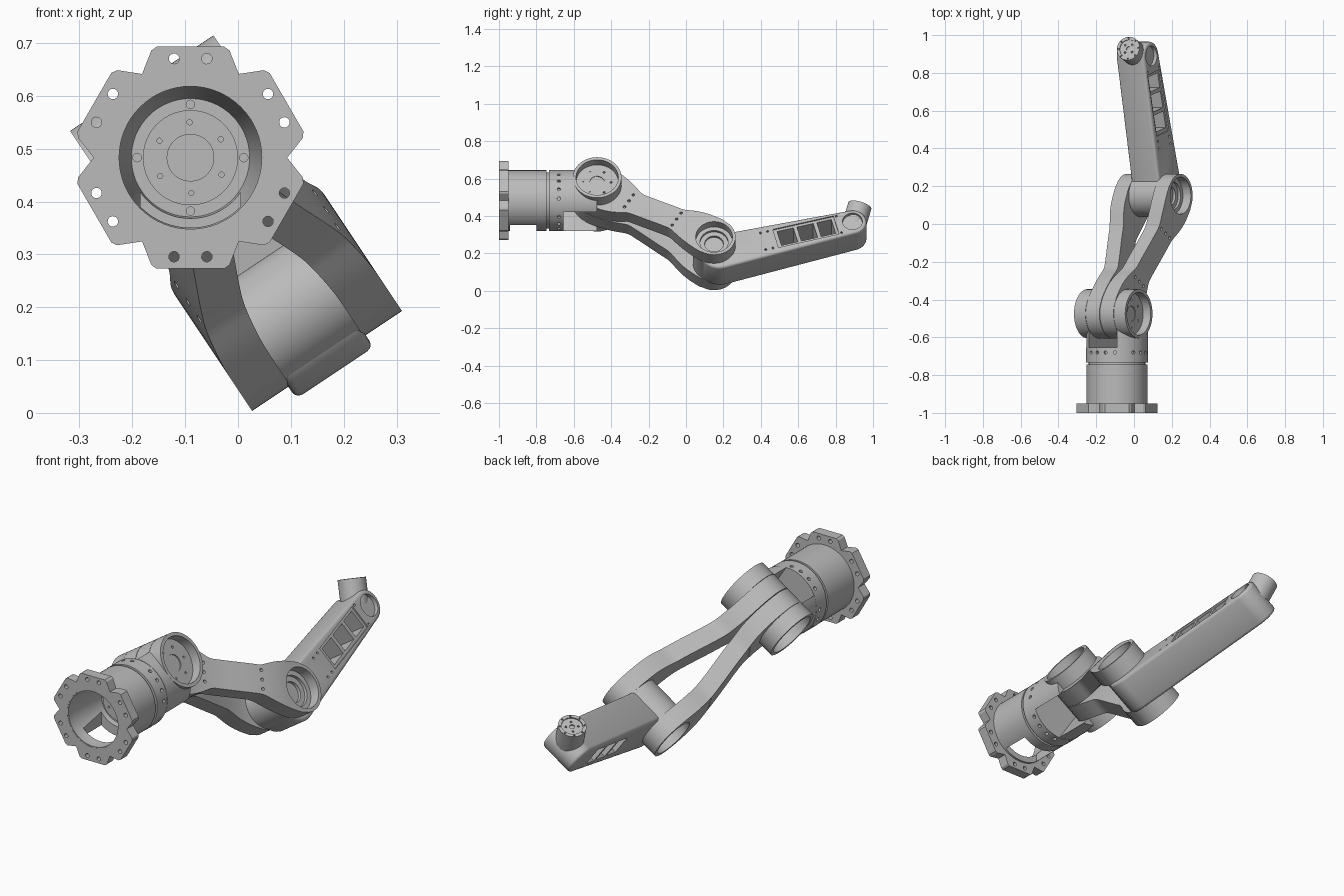
import bpy, bmesh, math
from mathutils import Matrix, Vector

if "Cube" in bpy.data.objects:
    bpy.data.objects.remove(bpy.data.objects["Cube"])

grey = bpy.data.materials.new("light grey metal")
grey.use_nodes = True
grey.diffuse_color = (0.5, 0.5, 0.5, 1)
grey.node_tree.nodes["Principled BSDF"].inputs["Base Color"].default_value = (0.5, 0.5, 0.5, 1)

T, R, pi = Matrix.Translation, Matrix.Rotation, math.pi
# Frames: BASE has z along the base axis; JOINT has x along the tilted joint axles;
# SIDE is JOINT re-ordered so that x runs back, y up and z along the axle.
BASE = T((-0.09, 0, 0.483)) @ R(-pi / 2, 4, 'X')
JOINT = T((-0.11, -0.475, 0.516)) @ R(math.radians(-33.7), 4, 'Y')
SIDE = JOINT @ Matrix(((0, 0, 1, 0), (1, 0, 0, 0), (0, 1, 0, 0), (0, 0, 0, 1)))
ELBOW = Vector((0.625, -0.387, 0))
WRIST = ELBOW + Vector((0.74, 0.155, 0))


def lathe(bm, profile, mat, steps=64):
    """Revolve (radius, height) points about z; closes the loop if off-axis."""
    vs = [bm.verts.new((r, 0, z)) for r, z in profile]
    es = [bm.edges.new(p) for p in zip(vs, vs[1:])]
    if profile[0][0] > 0:
        es.append(bm.edges.new((vs[-1], vs[0])))
    out = bmesh.ops.spin(bm, geom=vs + es, axis=(0, 0, 1), cent=(0, 0, 0),
                         angle=2 * pi, steps=steps)
    verts = set(vs)
    for f in bm.faces:
        if not f.tag:
            verts.update(f.verts)
    verts = list(verts)
    bmesh.ops.remove_doubles(bm, verts=verts, dist=1e-5)
    place(bm, mat)


def place(bm, mat):
    """Move the newly made faces, then mark them as done."""
    new = [f for f in bm.faces if not f.tag]
    bmesh.ops.transform(bm, matrix=mat, verts=list({v for f in new for v in f.verts}))
    for f in new:
        f.tag = True


def prism(bm, outline, z0, z1, mat):
    low = [bm.verts.new((x, y, z0)) for x, y in outline]
    top = [bm.verts.new((x, y, z1)) for x, y in outline]
    bm.faces.new(low)
    bm.faces.new(top)
    for i in range(len(low)):
        j = (i + 1) % len(low)
        bm.faces.new((low[i], low[j], top[j], top[i]))
    place(bm, mat)


def cyl(bm, r, z0, z1, mat, steps=64):
    lathe(bm, [(0, z0), (r, z0), (r, z1), (0, z1)], mat, steps)


def box(bm, x0, x1, y0, y1, z0, z1, mat):
    prism(bm, [(x0, y0), (x1, y0), (x1, y1), (x0, y1)], z0, z1, mat)


def hole_ring(bm, count, radius, r, z0, z1, mat, start=0):
    for k in range(count):
        cyl(bm, r, z0, z1, mat @ R(start + 2 * pi * k / count, 4, 'Z') @ T((radius, 0, 0)), 12)


def arc(cx, cy, r, a0, a1, n):
    return [(cx + r * math.cos(a0 + (a1 - a0) * i / n),
             cy + r * math.sin(a0 + (a1 - a0) * i / n)) for i in range(n + 1)]


def make(name, bm, cutters=(), bevel=0):
    bmesh.ops.recalc_face_normals(bm, faces=bm.faces)
    mesh = bpy.data.meshes.new(name)
    bm.to_mesh(mesh)
    bm.free()
    mesh.materials.append(grey)
    ob = bpy.data.objects.new(name, mesh)
    bpy.context.collection.objects.link(ob)
    bpy.ops.object.select_all(action='DESELECT')
    bpy.context.view_layer.objects.active = ob
    ob.select_set(True)
    if bevel:
        m = ob.modifiers.new("bevel", 'BEVEL')
        m.width, m.segments, m.limit_method = bevel, 3, 'ANGLE'
        m.angle_limit = math.radians(60)
        bpy.ops.object.modifier_apply(modifier=m.name)
    for c in cutters:
        bmesh.ops.recalc_face_normals(c, faces=c.faces)
        cm = bpy.data.meshes.new("cutter")
        c.to_mesh(cm)
        c.free()
        co = bpy.data.objects.new("cutter", cm)
        co.hide_render = True
        bpy.context.collection.objects.link(co)
        m = ob.modifiers.new("cut", 'BOOLEAN')
        m.operation, m.solver, m.object = 'DIFFERENCE', 'EXACT', co
        bpy.ops.object.modifier_apply(modifier=m.name)
        bpy.data.objects.remove(co)
    bpy.ops.object.shade_smooth_by_angle(angle=math.radians(32))
    return ob


# Base flange: six lobes, two bolt holes each
lobe = [(0.203, -0.074), (0.21, -0.064), (0.21, 0.064), (0.203, 0.074)]
outline = []
for k in range(6):
    turn = R(pi / 6 + k * pi / 3, 2)
    outline += [tuple(turn @ Vector(p)) for p in lobe]
    outline.append(tuple(turn @ R(pi / 6, 2) @ Vector((0.183, 0))))
bm, cut = bmesh.new(), bmesh.new()
prism(bm, outline, -1, -0.95, BASE)
cyl(cut, 0.14, -1.1, -0.9, BASE)
for off in (-0.164, 0.164):
    hole_ring(cut, 6, 0.19, 0.01, -1.1, -0.9, BASE, pi / 6 + off)
make("base_flange", bm, [cut])

# Base tube with stepped floor and an opening underneath
bm, cut, holes = bmesh.new(), bmesh.new(), bmesh.new()
lathe(bm, [(0, -0.725), (0.15, -0.725), (0.15, -0.745), (0.162, -0.745), (0.162, -0.999),
           (0.135, -0.999), (0.135, -0.96), (0.112, -0.775), (0.09, -0.775),
           (0.09, -0.795), (0.045, -0.795), (0.045, -0.8), (0, -0.8)], BASE)
box(cut, -0.095, 0.095, 0.06, 0.25, -0.94, -0.8, BASE)
hole_ring(holes, 6, 0.067, 0.005, -0.85, -0.785, BASE, 0.5)
hole_ring(holes, 4, 0.101, 0.008, -0.85, -0.765, BASE)
make("base_tube", bm, [cut, holes])

# Shoulder yoke: turning collar plus two cheeks
bm, cut = bmesh.new(), bmesh.new()
cyl(bm, 0.163, -0.733, -0.655, BASE)
for k in range(20):
    if k % 5:
        cyl(cut, 0.009, 0.148, 0.2, BASE @ T((0, 0, -0.68)) @ R(k * pi / 10 + 0.25, 4, 'Z')
            @ R(pi / 2, 4, 'Y'), 12)
make("yoke_collar", bm, [cut])
half = math.acos(0.09 / 0.163)
for s, side in ((1, "left"), (-1, "right")):
    flip = Matrix.Diagonal((1, 1, s, 1))
    bm, cut = bmesh.new(), bmesh.new()
    prism(bm, [(s * x, y) for x, y in arc(0, 0, 0.163, -half, half, 24)], -0.18, 0,
          JOINT @ T((0, 0, -0.038)) @ R(-pi / 2, 4, 'X'))
    cyl(cut, 0.114, 0.112, 0.25, SIDE @ flip)
    make(side + "_yoke_cheek", bm, [cut])

    # Open shoulder drum
    bm, cut = bmesh.new(), bmesh.new()
    lathe(bm, [(0, 0.09), (0.13, 0.09), (0.13, 0.163), (0.113, 0.163), (0.113, 0.115),
               (0.04, 0.115), (0.04, 0.11), (0, 0.11)], SIDE @ flip)
    hole_ring(cut, 6, 0.075, 0.006, 0.105, 0.2, SIDE @ flip)
    make(side + "_shoulder_drum", bm, [cut])

    # Curved upper arm link, waisted and sweeping outwards to the elbow
    r0, r1, length, n = 0.13, 0.115, ELBOW.length, 72
    along = ELBOW.normalized()
    across = Vector((-along.y, along.x, 0))
    bm, rows = bmesh.new(), []
    for i in range(n + 1):
        u = -r0 + (length + r0 + r1) * (1 - math.cos(pi * i / n)) / 2
        c0 = r0 * math.sqrt(max(0, 1 - (u / (r0 if u < 0 else 0.25)) ** 2))
        v = u - length
        c1 = r1 * math.sqrt(max(0, 1 - (v / (r1 if v > 0 else 0.25)) ** 2))
        mid = 0.07 if 0 < u < length else 0
        w = (c0 ** 4 + c1 ** 4 + mid ** 4) ** 0.25
        t = min(1, max(0, (u - 0.1) / (length - 0.2)))
        a = 0.045 + 0.082 * t * t * (3 - 2 * t)
        rows.append([bm.verts.new(along * u + across * (w * q) + Vector((0, 0, a + 0.0435 * p)))
                     for p, q in ((-1, -1), (1, -1), (1, 1), (-1, 1))])
    for ra, rb in zip(rows, rows[1:]):
        for k in range(4):
            bm.faces.new((ra[k], ra[k - 1], rb[k - 1], rb[k]))
    bmesh.ops.remove_doubles(bm, verts=bm.verts, dist=1e-5)
    place(bm, SIDE @ flip)
    cut, holes = bmesh.new(), bmesh.new()
    lathe(cut, [(0, 0.09), (0.05, 0.09), (0.05, 0.105), (0.075, 0.105), (0.075, 0.12),
                (0.098, 0.12), (0.098, 0.25), (0, 0.25)], SIDE @ T(ELBOW) @ flip)
    for u, a in ((0.2, 0.08), (0.5, 0.14)):
        for w in (-0.045, 0.0, 0.045):
            cyl(holes, 0.008, a, 0.3, SIDE @ T(along * u + across * w) @ flip, 12)
    make(side + "_upper_arm_link", bm, [cut, holes])

# Elbow hub between the links
bm = bmesh.new()
cyl(bm, 0.113, -0.084, 0.084, SIDE @ T(ELBOW))
make("elbow_hub", bm)

# Forearm: tapered rounded body with a recessed, windowed side
start = ELBOW + Vector((0.03, -0.035, 0))
run = WRIST - start
theta, ra, rb = math.atan2(run.y, run.x), 0.107, 0.075
alpha = math.acos((ra - rb) / run.length)
outline = arc(run.length, 0, rb, -alpha, alpha, 24) + arc(0, 0, ra, alpha, 2 * pi - alpha, 32)
FORE = SIDE @ T(start) @ R(theta, 4, 'Z')
bm, recess, windows, bore = (bmesh.new() for _ in range(4))
prism(bm, outline, -0.088, 0.088, FORE)
box(recess, 0.31, 0.645, -0.06, 0.06, 0.08, 0.2, FORE)
for u0, u1 in ((0.33, 0.42), (0.44, 0.53), (0.55, 0.63)):
    box(windows, u0, u1, -0.046, 0.046, -0.2, 0.2, FORE)
cyl(bore, 0.053, 0.068, 0.2, SIDE @ T(WRIST))
for u in (0.24, 0.28, 0.66):
    for w in (-0.055, 0.055):
        cyl(bore, 0.006, 0.075, 0.2, FORE @ T((u, w, 0)), 12)
make("forearm", bm, [recess, windows, bore], bevel=0.014)

# Wrist output barrel with a bolted face
axis = Vector((0.033, 0.04, 0.14))
OUT = JOINT @ T((0, WRIST.x, WRIST.y)) @ axis.to_track_quat('Z', 'Y').to_matrix().to_4x4()
bm, cut = bmesh.new(), bmesh.new()
lathe(bm, [(0, 0), (0.064, 0), (0.064, 0.147), (0.048, 0.147), (0.048, 0.141),
           (0.012, 0.141), (0.012, 0.135), (0, 0.135)], OUT)
hole_ring(cut, 8, 0.056, 0.004, 0.138, 0.2, OUT)
hole_ring(cut, 4, 0.028, 0.005, 0.13, 0.2, OUT)
make("wrist_output", bm, [cut])
